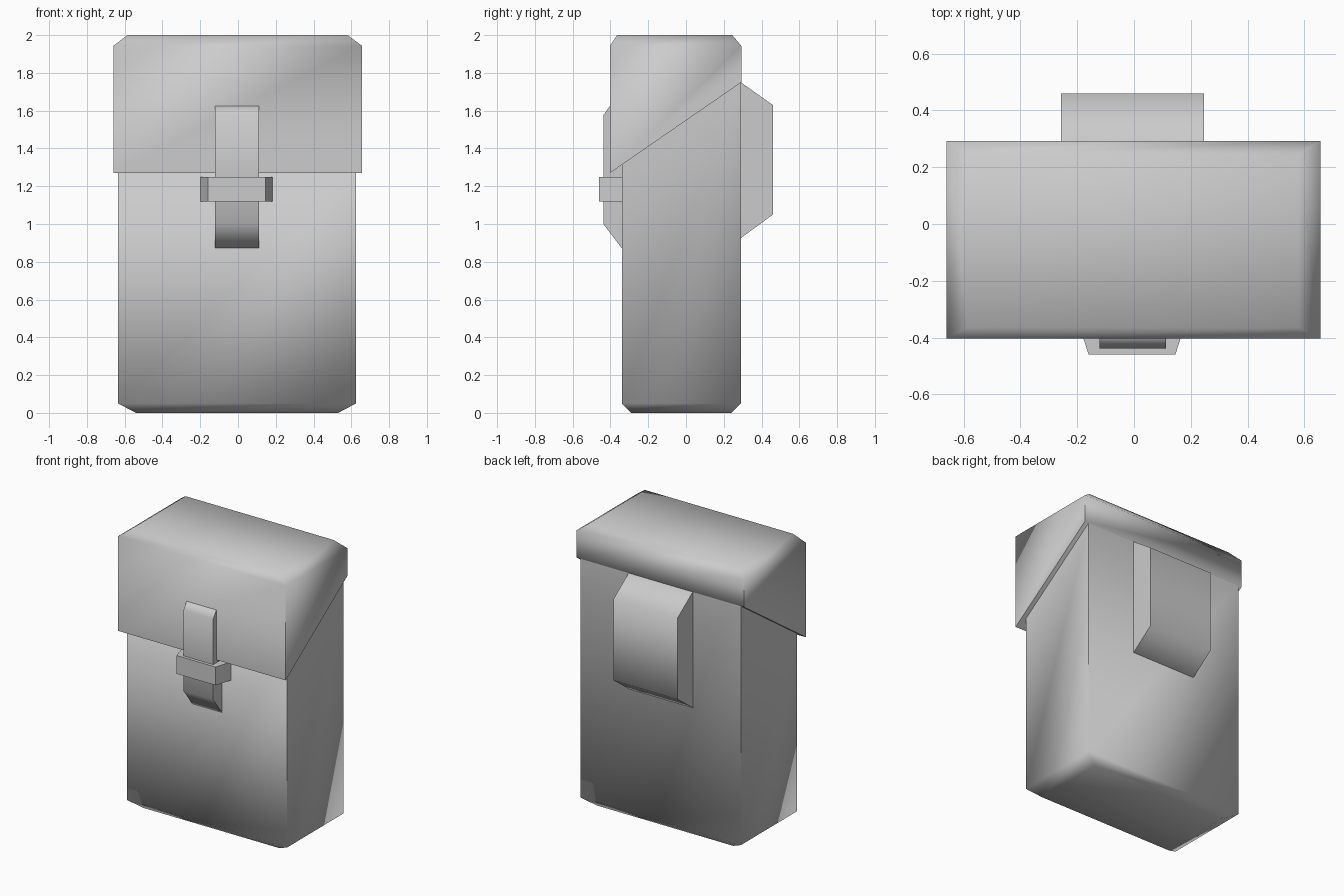
import bpy
import bmesh
import math

cube = bpy.data.objects.get("Cube")
if cube:
    bpy.data.objects.remove(cube, do_unlink=True)

grey = bpy.data.materials.new("plain grey")
grey.use_nodes = True
colour = (0.6, 0.6, 0.6, 1)
grey.diffuse_color = colour
grey.node_tree.nodes["Principled BSDF"].inputs["Base Color"].default_value = colour


def loft(name, rings):
    """Skin a stack of closed rings and cap both ends."""
    bm = bmesh.new()
    loops = [[bm.verts.new(p) for p in ring] for ring in rings]
    for a, b in zip(loops, loops[1:]):
        for i in range(len(a)):
            j = (i + 1) % len(a)
            bm.faces.new((a[i], a[j], b[j], b[i]))
    bm.faces.new(loops[0][::-1])
    bm.faces.new(loops[-1])
    bmesh.ops.recalc_face_normals(bm, faces=bm.faces)
    mesh = bpy.data.meshes.new(name)
    bm.to_mesh(mesh)
    bm.free()
    # Soft chamfers, crisp corners
    mesh.shade_smooth()
    mesh.set_sharp_from_angle(angle=math.radians(66))
    mesh.materials.append(grey)
    obj = bpy.data.objects.new(name, mesh)
    bpy.context.collection.objects.link(obj)
    return obj


def rectangle(x0, x1, y0, y1, z_front, z_back):
    return [(x0, y0, z_front), (x1, y0, z_front),
            (x1, y1, z_back), (x0, y1, z_back)]


def strip(name, x0, x1, profile):
    """Sweep a side profile of (y, z) points across x."""
    return loft(name, [[(x, y, z) for y, z in profile] for x in (x0, x1)])


# Main pouch with a chamfered base and a sloping mouth
loft("pouch_body", [
    rectangle(-0.54, 0.53, -0.29, 0.24, 0, 0),
    rectangle(-0.635, 0.625, -0.34, 0.29, 0.05, 0.05),
    rectangle(-0.635, 0.625, -0.34, 0.29, 1.315, 1.75),
])

# Overhanging lid, cut on the slope, with a chamfered top
loft("lid", [
    rectangle(-0.66, 0.657, -0.403, 0.293, 1.27, 1.75),
    rectangle(-0.66, 0.657, -0.403, 0.293, 1.943, 1.943),
    rectangle(-0.585, 0.58, -0.365, 0.245, 2, 2),
])

# Belt loop on the back
strip("belt_loop", -0.257, 0.247,
      [(0.28, 1.75), (0.29, 1.75), (0.46, 1.63),
       (0.46, 1.05), (0.29, 0.925), (0.28, 0.925)])

# Closing strap down the front
strip("strap", -0.122, 0.112,
      [(-0.33, 1.625), (-0.403, 1.625), (-0.438, 1.575),
       (-0.438, 1.0), (-0.34, 0.872), (-0.33, 0.872)])

# Tapered keeper around the strap
outline = [(-0.2, -0.335), (-0.16, -0.46), (0.146, -0.46), (0.185, -0.335)]
loft("strap_keeper", [[(x, y, z) for x, y in outline] for z in (1.12, 1.25)])
